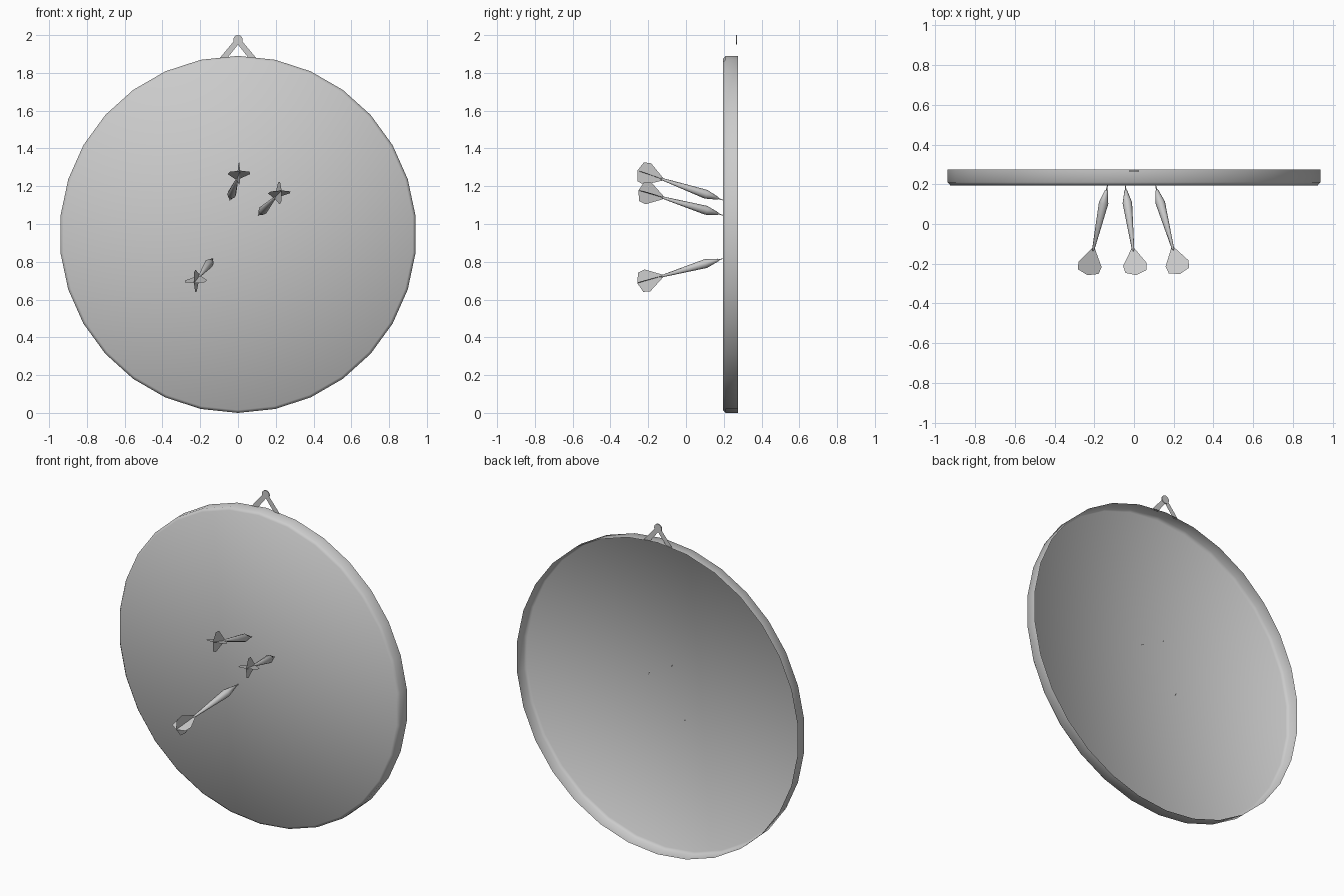
import bpy, bmesh, math
from mathutils import Vector, Matrix

if "Cube" in bpy.data.objects:
    bpy.data.objects.remove(bpy.data.objects["Cube"], do_unlink=True)

grey = bpy.data.materials.new("plain grey")
grey.use_nodes = True
colour = (0.6, 0.6, 0.6, 1)
grey.diffuse_color = colour
grey.node_tree.nodes["Principled BSDF"].inputs["Base Color"].default_value = colour


def finish(name, bm, matrix=Matrix(), smooth=True):
    """Turn a bmesh into a named, coloured object."""
    mesh = bpy.data.meshes.new(name)
    bm.to_mesh(mesh)
    bm.free()
    mesh.materials.append(grey)
    for face in mesh.polygons:
        face.use_smooth = smooth
    obj = bpy.data.objects.new(name, mesh)
    obj.matrix_world = matrix
    bpy.context.collection.objects.link(obj)
    return obj


def lathe(profile, sides):
    """Spin (distance, radius) points round the z axis; radius 0 makes a tip."""
    bm = bmesh.new()
    rings = []
    for dist, radius in profile:
        if radius == 0:
            rings.append([bm.verts.new((0, 0, dist))] * sides)
        else:
            angles = [math.tau * i / sides for i in range(sides)]
            rings.append([bm.verts.new((radius * math.cos(a), radius * math.sin(a), dist))
                          for a in angles])
    for low, high in zip(rings, rings[1:]):
        for i in range(sides):
            j = (i + 1) % sides
            corners = dict.fromkeys((low[i], low[j], high[j], high[i]))
            bm.faces.new(list(corners))
    return bm


def aim(start, direction):
    """Place local z along a direction, keeping local y upright."""
    z = Vector(direction).normalized()
    x = Vector((0, 0, 1)).cross(z).normalized()
    rot = Matrix((x, z.cross(x), z)).transposed()
    return Matrix.Translation(start) @ rot.to_4x4()


# Board: a shallow pan, open at the back, with a softened front edge
R = 0.945
board = lathe([(0, 0), (0, R - 0.015), (0.015, R), (0.08, R)], 30)
bmesh.ops.rotate(board, verts=board.verts, matrix=Matrix.Rotation(math.radians(90), 3, "Z"))
bmesh.ops.reverse_faces(board, faces=board.faces)
bmesh.ops.recalc_face_normals(board, faces=board.faces)
centre = min(board.verts, key=lambda v: v.co.length)
if centre.normal.z > 0:
    bmesh.ops.reverse_faces(board, faces=board.faces)
finish("board", board, aim((0, 0.195, R), (0, 1, 0)))

# Hanger: two flat straps meeting at a small round disc
straps = bmesh.new()
for side in (-1, 1):
    outline = [(0.095, 1.88), (0.055, 1.88), (0, 1.95), (0.016, 1.975)]
    straps.faces.new([straps.verts.new((side * x, 0.267, z)) for x, z in outline])
finish("hanger_straps", straps, smooth=False)
disc = lathe([(0, 0), (0, 0.025), (0.006, 0.025), (0.006, 0)], 12)
bmesh.ops.recalc_face_normals(disc, faces=disc.faces)
finish("hanger_disc", disc, aim((0, 0.264, 1.975), (0, 1, 0)), smooth=False)

# Darts: tip and tail of each
darts = {
    "upper": ((-0.045, 0.2, 1.125), (0.012, -0.264, 1.285)),
    "right": ((0.107, 0.2, 1.045), (0.236, -0.27, 1.183)),
    "lower": ((-0.132, 0.2, 0.818), (-0.237, -0.273, 0.682)),
}
barrel_profile = [(0.03, 0), (0.032, 0.007), (0.1, 0.024), (0.35, 0.006), (0.36, 0)]
fin_outline = [(0.0, 0.34), (0.008, 0.345), (0.06, 0.43), (0.053, 0.468), (0.0, 0.487)]

for name, (tip, tail) in darts.items():
    place = aim(tip, Vector(tail) - Vector(tip))
    # Needle pokes through the board
    needle = lathe([(-0.02, 0), (0.035, 0.004), (0.036, 0)], 6)
    barrel = lathe(barrel_profile, 8)
    for part, bm in (("needle", needle), ("barrel", barrel)):
        bmesh.ops.recalc_face_normals(bm, faces=bm.faces)
        finish(name + "_dart_" + part, bm, place)
    # Four thin fins
    fins = bmesh.new()
    for k in range(4):
        turn = Matrix.Rotation(math.radians(90 * k), 3, "Z")
        fins.faces.new([fins.verts.new(turn @ Vector((r, 0, d))) for r, d in fin_outline])
    finish(name + "_dart_fins", fins, place, smooth=False)
